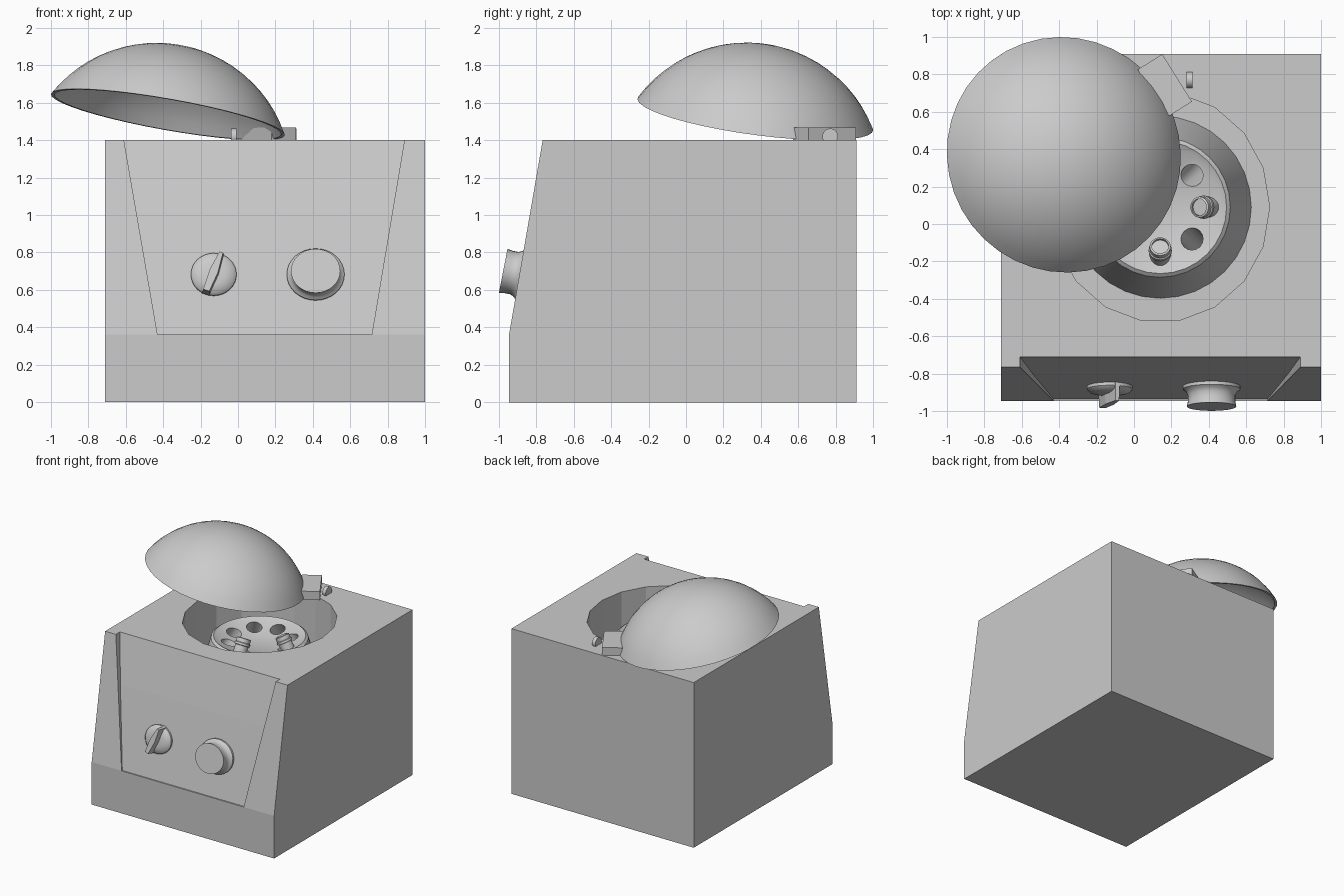
import bpy, bmesh, math
from mathutils import Matrix, Vector

if "Cube" in bpy.data.objects:
    bpy.data.objects.remove(bpy.data.objects["Cube"])


def finish(name, bm, angle=None):
    bmesh.ops.remove_doubles(bm, verts=bm.verts, dist=1e-5)
    bmesh.ops.recalc_face_normals(bm, faces=bm.faces)
    me = bpy.data.meshes.new(name)
    bm.to_mesh(me)
    bm.free()
    ob = bpy.data.objects.new(name, me)
    bpy.context.collection.objects.link(ob)
    if angle:
        smooth(ob, angle)
    return ob


def activate(ob):
    bpy.ops.object.select_all(action='DESELECT')
    ob.select_set(True)
    bpy.context.view_layer.objects.active = ob


def smooth(ob, angle):
    activate(ob)
    bpy.ops.object.shade_smooth_by_angle(angle=math.radians(angle))


def frame(loc, axis, scale=(1, 1, 1)):
    """Matrix that puts local z along axis at loc."""
    rot = Vector(axis).to_track_quat('Z', 'Y').to_matrix().to_4x4()
    return Matrix.Translation(loc) @ rot @ Matrix.Diagonal((*scale, 1))


def lathe(bm, profile, n, mat=Matrix(), closed=False):
    """Turn (radius, height) points around local z."""
    rings = []
    for r, z in profile:
        rings.append([bm.verts.new(mat @ Vector((r * math.cos(2 * math.pi * i / n),
                                                 r * math.sin(2 * math.pi * i / n), z)))
                      for i in range(n if r > 0 else 1)])
    pairs = list(zip(rings, rings[1:]))
    if closed:
        pairs.append((rings[-1], rings[0]))
    for a, b in pairs:
        for i in range(n):
            q = [a[i % len(a)], a[(i + 1) % n % len(a)], b[(i + 1) % n % len(b)], b[i % len(b)]]
            bm.faces.new(list(dict.fromkeys(q)))


def loft(bm, a, b):
    """Closed solid between two equal outlines."""
    va, vb = [[bm.verts.new(p) for p in o] for o in (a, b)]
    bm.faces.new(va)
    bm.faces.new(vb[::-1])
    for i in range(len(va)):
        j = (i + 1) % len(va)
        bm.faces.new((va[i], vb[i], vb[j], va[j]))


def box(bm, size, mat):
    bmesh.ops.create_cube(bm, size=1, matrix=mat @ Matrix.Diagonal((*size, 1)))


def cut(ob, cutter):
    cutter.hide_render = True
    mod = ob.modifiers.new("cut", 'BOOLEAN')
    mod.operation, mod.solver, mod.object = 'DIFFERENCE', 'EXACT', cutter
    activate(ob)
    bpy.ops.object.modifier_apply(modifier=mod.name)
    bpy.data.objects.remove(cutter)


# Housing with sloped front
side = [(-.945, 0), (-.945, .36), (-.765, 1.4), (.91, 1.4), (.91, 0)]
bm = bmesh.new()
loft(bm, [(-.71, y, z) for y, z in side], [(1, y, z) for y, z in side])
housing = finish("housing", bm)

# Recessed tapering control panel, open at the top
panel = [(-1.2, .36), (-.935, .36), (-.80, 1.01), (-.71, 1.4), (-.687, 1.5), (-1.2, 1.5)]
bm = bmesh.new()
loft(bm, [(-.43 - .173 * (z - .36), y, z) for y, z in panel],
     [(.715 + .168 * (z - .36), y, z) for y, z in panel])
cut(housing, finish("panel_cutter", bm))

# Round chamber
CX, CY = .14, .09
bm = bmesh.new()
lathe(bm, [(0, .85), (1, .85), (1, 1.6), (0, 1.6)], 18,
      Matrix.Translation((CX, CY, 0)) @ Matrix.Diagonal((.585, .615, 1, 1)))
cut(housing, finish("chamber_cutter", bm))

# Rotor: truncated cone with dished top
bm = bmesh.new()
lathe(bm, [(0, .84), (.49, .84), (.375, 1.25), (.355, 1.265), (.33, 1.25), (.13, 1.19), (0, 1.19)],
      32, Matrix.Translation((CX, CY, 0)))
rotor = finish("rotor", bm)


def slot(angle, r=.24, z=1.225):
    c, s = math.cos(angle), math.sin(angle)
    return frame((CX + r * c, CY + r * s, z), (-.5 * c, -.5 * s, .866))


# Eight tilted tube holes
bm = bmesh.new()
for k in range(8):
    lathe(bm, [(0, -.25), (.06, -.25), (.06, .15), (0, .15)], 16, slot(k * math.pi / 4))
cut(rotor, finish("hole_cutter", bm))
smooth(rotor, 30)

# Two capped tubes
for k, name in ((0, "tube_right"), (-2, "tube_front")):
    bm = bmesh.new()
    lathe(bm, [(0, -.2), (.035, -.18), (.053, -.1), (.053, .055), (.062, .058), (.062, .075),
               (.056, .08), (.056, .11), (.045, .115), (.045, .1), (0, .1)], 20,
          slot(k * math.pi / 4, .265, 1.222))
    finish(name, bm, 35)

# Open domed lid: shell of a spherical cap, tilted toward the hinge
R, D, T = .635, .35, .022
S = math.hypot(R, D)
a_max = math.atan2(R, D)
prof = [(S * math.sin(a_max * i / 12), S * math.cos(a_max * i / 12) - D) for i in range(13)]
s = S - T
prof += [(s * math.sin(a_max * i / 12), s * math.cos(a_max * i / 12) - D + (.0105 * i / 12))
         for i in range(12, -1, -1)]
bm = bmesh.new()
lathe(bm, prof, 40, frame((-.375, .37, 1.537), (.172, .132, .976)))
finish("lid", bm, 35)

# Hinge block and its rounded lugs
bm = bmesh.new()
box(bm, (.155, .30, .07), Matrix.Translation((.165, .74, 1.432)) @ Matrix.Rotation(math.radians(32), 4, 'Z'))
finish("hinge_block", bm)
for x, name in ((.297, "hinge_lug_right"), (-.022, "hinge_lug_left")):
    bm = bmesh.new()
    lathe(bm, [(0, -.015), (.042, -.015), (.042, .015), (0, .015)], 20, frame((x, .77, 1.42), (1, 0, 0)))
    finish(name, bm, 35)


# Controls, square to the sloping panel
def control(x, sx):
    tilt = Matrix.Rotation(math.radians(79), 4, 'X')
    return Matrix.Translation((x, -.866, .68)) @ tilt @ Matrix.Diagonal((sx, 1, 1, 1))


bm = bmesh.new()
lathe(bm, [(0, -.02), (.14, -.02), (.14, .018), (.125, .03), (.115, .05), (.115, .08), (.12, .112), (0, .112)],
      32, control(.415, 1.1))
finish("push_knob", bm, 35)

# Pointer knob: low dome with a diagonal grip fin
base = control(-.13, 1.06)
bm = bmesh.new()
lathe(bm, [(0, -.02), (.115, -.02), (.115, .018), (.1, .035), (.06, .045), (0, .048)], 32, base)
finish("dial_base", bm, 35)
bm = bmesh.new()
fin = [(-.02, -.115), (.02, -.115), (.028, 0), (.012, .118), (-.012, .118), (-.028, 0)]
turn = base @ Matrix.Rotation(math.radians(-20), 4, 'Z')
loft(bm, [turn @ Vector((x, y, .0)) for x, y in fin],
     [turn @ Vector((x * .8, y * .95, .1)) for x, y in fin])
finish("dial_fin", bm)
